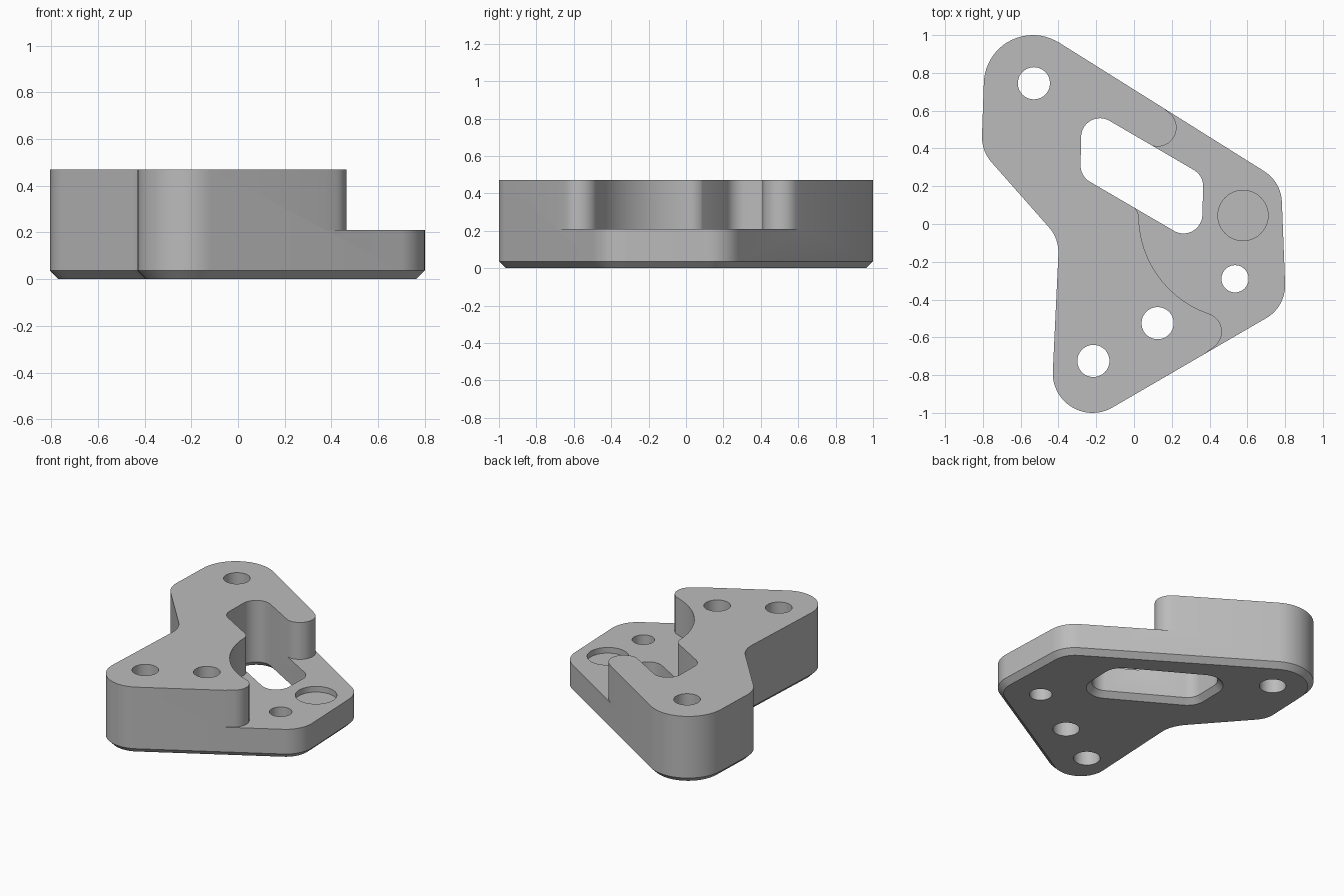
import bpy, bmesh, math
from mathutils import Vector

if "Cube" in bpy.data.objects:
    bpy.data.objects.remove(bpy.data.objects["Cube"], do_unlink=True)

TOP, STEP, BEVEL = 0.47, 0.21, 0.036

grey = bpy.data.materials.new("plain grey")
grey.use_nodes = True
grey.diffuse_color = (0.5, 0.5, 0.5, 1)
grey.node_tree.nodes["Principled BSDF"].inputs["Base Color"].default_value = (0.5, 0.5, 0.5, 1)


def belt(circles, grow=0.0):
    """Outline running round circles (x, y, r); a negative r is a concave turn."""
    cs = [(Vector((x, y)), r + grow) for x, y, r in circles]
    n = len(cs)
    if n == 1:
        c, r = cs[0]
        return [c + r * Vector((math.cos(a), math.sin(a)))
                for a in (math.tau * i / 48 for i in range(48))]
    normals = []
    for i in range(n):
        (c1, r1), (c2, r2) = cs[i], cs[(i + 1) % n]
        d = c2 - c1
        ratio = max(-1, min(1, (r1 - r2) / d.length))
        normals.append(math.atan2(d.y, d.x) - math.acos(ratio))
    points = []
    for i, (c, r) in enumerate(cs):
        start = normals[i - 1]
        sweep = (normals[i] - start) % math.tau
        if r < 0:
            sweep -= math.tau
        # nearly straight joints must not wrap right round
        if abs(sweep) > math.tau - 0.02:
            sweep = 0
        steps = max(1, math.ceil(abs(sweep) / 0.1))
        for k in range(steps + 1):
            a = start + sweep * k / steps
            p = c + r * Vector((math.cos(a), math.sin(a)))
            if not points or (p - points[-1]).length > 1e-4:
                points.append(p)
    return points


def solid(name, circles, levels):
    """Loft the outline through levels of (height, grow)."""
    bm = bmesh.new()
    rings = [[bm.verts.new((p.x, p.y, z)) for p in belt(circles, g)] for z, g in levels]
    n = len(rings[0])
    bm.faces.new(rings[0][::-1])
    bm.faces.new(rings[-1])
    for low, high in zip(rings, rings[1:]):
        for i in range(n):
            j = (i + 1) % n
            bm.faces.new((low[i], low[j], high[j], high[i]))
    bmesh.ops.recalc_face_normals(bm, faces=bm.faces)
    mesh = bpy.data.meshes.new(name)
    bm.to_mesh(mesh)
    bm.free()
    mesh.materials.append(grey)
    obj = bpy.data.objects.new(name, mesh)
    bpy.context.collection.objects.link(obj)
    return obj


def cut(body, cutter):
    cutter.hide_render = True
    mod = body.modifiers.new("cut", "BOOLEAN")
    mod.operation, mod.solver, mod.object = "DIFFERENCE", "EXACT", cutter
    bpy.context.view_layer.objects.active = body
    bpy.ops.object.modifier_apply(modifier=mod.name)
    bpy.data.objects.remove(cutter, do_unlink=True)


# Bracket body with a chamfered lower rim
outline = [(-0.535, 0.74, 0.26), (-0.605, 0.46, 0.2), (-0.6, -0.15, -0.2),
           (-0.22, -0.79, 0.21), (0.6, -0.325, 0.2), (0.583, 0.11, 0.2)]
body = solid("bracket_body", outline, [(0, -BEVEL), (BEVEL, 0), (TOP, 0)])

# Lowered shelf, bounded by two rounded noses and a sweeping curve
noses = [(-0.072, 0.02, -0.1), (0.575, 0.045, 0.55), (0.365, -0.57, -0.1)]
shelf = [(-0.1, -1.05, 0.01), (1.2, -0.9, 0.01), (1.2, 0.6, 0.01), (-0.3, 1.0, 0.01),
         (0.125, 0.51, -0.1), (-0.15, 0.53, 0.01), (-0.22, 0.26, 0.01)] + noses
cut(body, solid("shelf_cutter", shelf, [(STEP, 0), (TOP + 0.1, 0)]))

# Long slot with a flared lower rim
slot = [(-0.18, 0.46, 0.1), (-0.183, 0.31, 0.1), (0.262, 0.05, 0.1), (0.266, 0.2, 0.1)]
cut(body, solid("slot_cutter", slot,
                [(-0.02, BEVEL + 0.02), (BEVEL, 0), (TOP + 0.1, 0)]))

# Bolt holes and the shallow round recess
for x, y, r, floor in [(-0.53, 0.745, 0.085, -0.1), (-0.215, -0.725, 0.085, -0.1),
                       (0.125, -0.525, 0.085, -0.1), (0.535, -0.29, 0.072, -0.1),
                       (0.577, 0.045, 0.133, STEP - 0.04)]:
    cut(body, solid("hole_cutter", [(x, y, r)], [(floor, 0), (TOP + 0.1, 0)]))

# Smooth the round walls and keep the rims crisp
bpy.ops.object.select_all(action="DESELECT")
body.select_set(True)
bpy.context.view_layer.objects.active = body
bpy.ops.object.shade_smooth_by_angle(angle=math.radians(30))
